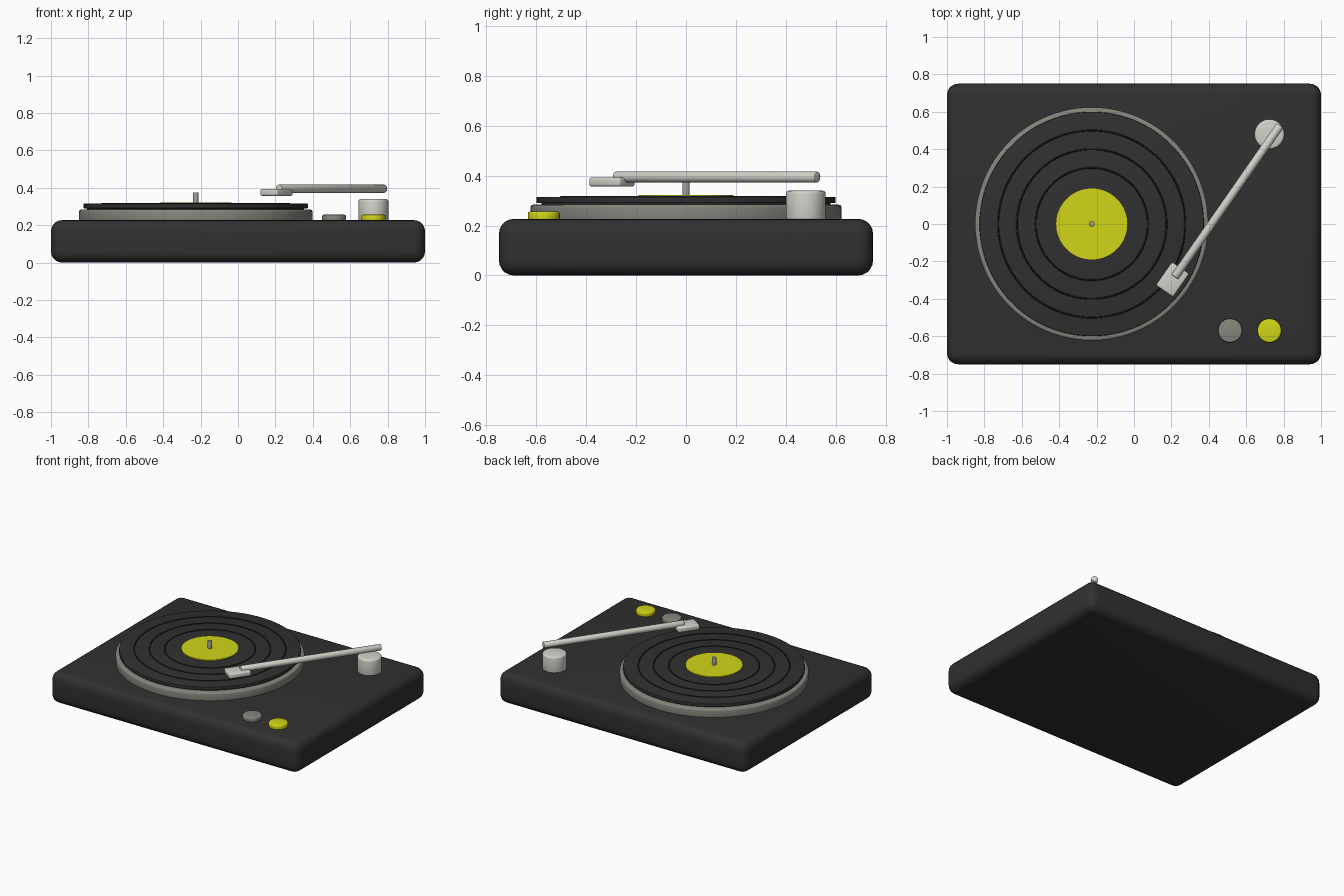
import bpy
import math
from mathutils import Vector

if "Cube" in bpy.data.objects:
    bpy.data.objects.remove(bpy.data.objects["Cube"])


def material(name, rgb):
    m = bpy.data.materials.new(name)
    m.diffuse_color = (*rgb, 1)
    m.use_nodes = True
    m.node_tree.nodes["Principled BSDF"].inputs["Base Color"].default_value = m.diffuse_color
    return m


BLACK = material("charcoal", (0.03, 0.03, 0.03))
GROOVE = material("groove black", (0.013, 0.013, 0.013))
GREY = material("warm grey", (0.24, 0.24, 0.21))
SILVER = material("light silver", (0.64, 0.64, 0.59))
STEEL = material("spindle steel", (0.36, 0.36, 0.37))
YELLOW = material("yellow", (0.64, 0.67, 0.008))


def finish(name, mat, bevel=0, segments=3):
    ob = bpy.context.object
    ob.name = name
    ob.data.materials.append(mat)
    bpy.ops.object.transform_apply(location=False, rotation=False, scale=True)
    if bevel:
        mod = ob.modifiers.new("rounded edges", "BEVEL")
        mod.width = bevel
        mod.segments = segments
        mod.limit_method = "ANGLE"
        mod.angle_limit = math.radians(40)
        bpy.ops.object.modifier_apply(modifier=mod.name)
    bpy.ops.object.shade_smooth_by_angle(angle=math.radians(35))
    return ob


def box(name, mat, center, size, bevel, segments=3, turn=0):
    bpy.ops.mesh.primitive_cube_add(size=1, location=center, rotation=(0, 0, turn))
    bpy.context.object.scale = size
    return finish(name, mat, bevel, segments)


def disc(name, mat, x, y, z0, z1, radius, bevel=0, sides=64):
    bpy.ops.mesh.primitive_cylinder_add(vertices=sides, radius=radius, depth=z1 - z0,
                                        location=(x, y, (z0 + z1) / 2))
    return finish(name, mat, bevel)


# Plinth
box("plinth", BLACK, (0, 0, 0.1135), (2, 1.5, 0.227), 0.06, 5)

# Platter, record, label and spindle share one axis
CX = -0.226
disc("platter", GREY, CX, 0, 0.215, 0.284, 0.624, 0.012, 96)
disc("record_spacer", BLACK, CX, 0, 0.28, 0.295, 0.58, 0, 96)
disc("record", BLACK, CX, 0, 0.29, 0.315, 0.6, 0.004, 96)
for i, r in enumerate((0.3, 0.4, 0.5)):
    bpy.ops.mesh.primitive_torus_add(major_radius=r, minor_radius=0.005,
                                     major_segments=96, minor_segments=8,
                                     location=(CX, 0, 0.3145))
    finish(f"record_groove_{i + 1}", GROOVE)
disc("record_label", YELLOW, CX, 0, 0.312, 0.322, 0.19)
disc("spindle", STEEL, CX, 0, 0.31, 0.375, 0.015, 0.003, 24)

# Control knobs
disc("grey_knob", GREY, 0.514, -0.57, 0.22, 0.256, 0.064, 0.008, 48)
disc("yellow_knob", YELLOW, 0.724, -0.57, 0.22, 0.256, 0.064, 0.008, 48)

# Tonearm post, tube and headshell
disc("tonearm_post", SILVER, 0.724, 0.48, 0.22, 0.34, 0.08, 0.012, 48)
tip, tail = Vector((0.218, -0.283, 0.395)), Vector((0.782, 0.528, 0.395))
axis = tail - tip
bpy.ops.mesh.primitive_cylinder_add(vertices=24, radius=0.022, depth=axis.length,
                                    location=(tip + tail) / 2,
                                    rotation=axis.to_track_quat("Z", "Y").to_euler())
finish("tonearm_tube", SILVER, 0.005, 2)
box("headshell", SILVER, (0.206, -0.297, 0.375), (0.112, 0.152, 0.037), 0.01, 3,
    math.atan2(axis.y, axis.x) - math.pi / 2)
